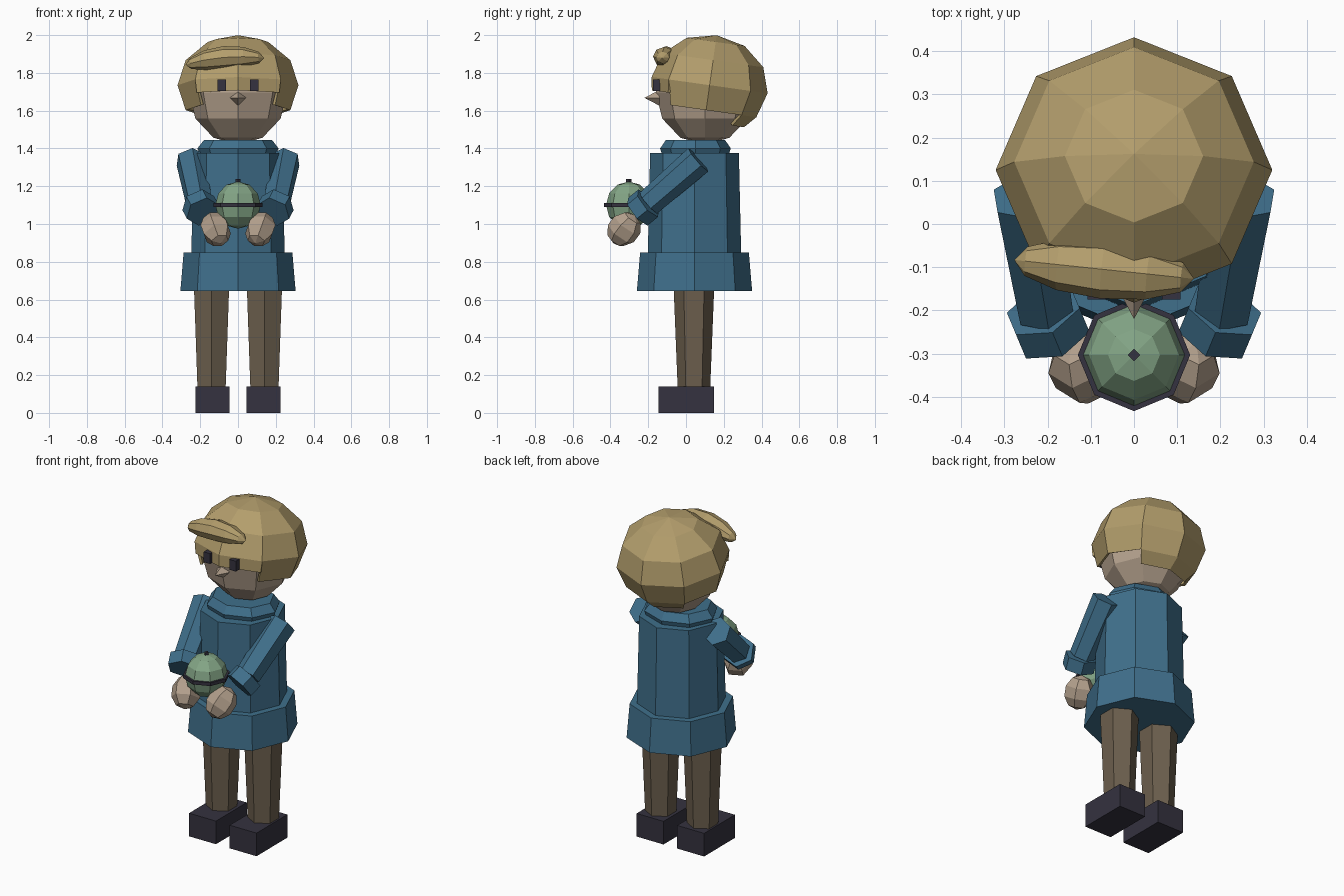
import bpy, bmesh
from math import sin, cos, radians, pi
from mathutils import Vector, Matrix, Euler

if "Cube" in bpy.data.objects:
    bpy.data.objects.remove(bpy.data.objects["Cube"])


def material(name, rgb):
    m = bpy.data.materials.new(name)
    m.diffuse_color = (*rgb, 1)
    m.use_nodes = True
    m.node_tree.nodes["Principled BSDF"].inputs["Base Color"].default_value = m.diffuse_color
    return m


COAT = material("coat_blue", (0.05, 0.16, 0.26))
BROWN = material("trouser_brown", (0.15, 0.115, 0.075))
DARK = material("dark", (0.035, 0.032, 0.05))
HAIR = material("hair_tan", (0.45, 0.34, 0.15))
SKIN = material("skin", (0.46, 0.36, 0.27))
GREEN = material("ball_green", (0.23, 0.38, 0.24))


def add(name, bm, mat, matrix=Matrix()):
    bm.transform(matrix)
    bmesh.ops.recalc_face_normals(bm, faces=bm.faces)
    me = bpy.data.meshes.new(name)
    bm.to_mesh(me)
    bm.free()
    me.materials.append(mat)
    ob = bpy.data.objects.new(name, me)
    bpy.context.collection.objects.link(ob)
    return ob


def place(loc, scale=(1, 1, 1), rot=(0, 0, 0)):
    return Matrix.LocRotScale(Vector(loc), Euler([radians(a) for a in rot]), Vector(scale))


def box(name, loc, size, mat):
    bm = bmesh.new()
    bmesh.ops.create_cube(bm, size=1)
    return add(name, bm, mat, place(loc, size))


def ball(name, loc, radii, mat, seg=8, rings=6, rot=(0, 0, 0)):
    bm = bmesh.new()
    bmesh.ops.create_uvsphere(bm, u_segments=seg, v_segments=rings, radius=1)
    return add(name, bm, mat, place(loc, radii, rot))


def lathe(name, loc, profile, sides, mat, scale=(1, 1, 1)):
    # closed stack of (radius, z) rings, first corner pointing to the front
    bm = bmesh.new()
    rows = [[bm.verts.new((r * sin(2 * pi * i / sides), -r * cos(2 * pi * i / sides), z))
             for i in range(sides)] for r, z in profile]
    for a, b in zip(rows, rows[1:]):
        for i in range(sides):
            j = (i + 1) % sides
            bm.faces.new((a[i], a[j], b[j], b[i]))
    bm.faces.new(rows[0])
    bm.faces.new(rows[-1])
    return add(name, bm, mat, place(loc, scale))


def tube(name, start, end, r1, r2, mat, sides=6):
    start, end = Vector(start), Vector(end)
    d = end - start
    bm = bmesh.new()
    bmesh.ops.create_cone(bm, cap_ends=True, segments=sides, radius1=r1, radius2=r2, depth=d.length)
    m = Matrix.Translation((start + end) / 2) @ d.to_track_quat('Z', 'Y').to_matrix().to_4x4()
    return add(name, bm, mat, m)


# Coat: body, flared hem and collar
lathe("coat_body", (0, 0.045, 0), [(0.248, 0.8), (0.235, 1.375)], 8, COAT)
lathe("coat_hem", (0, 0.045, 0), [(0.305, 0.645), (0.288, 0.848)], 8, COAT)
lathe("collar", (0, 0.05, 0), [(0.2, 1.36), (0.215, 1.4), (0.18, 1.445)], 8, COAT, (1, 0.87, 1))

# Legs, shoes, arms and eyes, on both sides
for side, s in (("left", -1), ("right", 1)):
    box(side + "_shoe", (s * 0.136, 0.002, 0.07), (0.18, 0.295, 0.14), DARK)
    lathe(side + "_leg", (s * 0.14, 0.042, 0), [(0.086, 0.13), (0.108, 0.68)], 6, BROWN)
    tube(side + "_sleeve", (s * 0.25, 0.065, 1.34), (s * 0.205, -0.2, 1.11), 0.082, 0.072, COAT)
    tube(side + "_cuff", (s * 0.21, -0.2, 1.11), (s * 0.187, -0.255, 1.065), 0.092, 0.092, COAT)
    ball(side + "_hand", (s * 0.118, -0.328, 0.972), (0.082, 0.088, 0.097), SKIN, 6, 5, (-35, s * 20, 0))
    box(side + "_eye", (s * 0.086, -0.155, 1.735), (0.043, 0.04, 0.062), DARK)

# Face and nose
ball("face", (0, 0.1, 1.695), (0.26, 0.26, 0.275), SKIN)
tube("nose", (0, -0.14, 1.668), (0, -0.22, 1.668), 0.042, 0.0, SKIN, 4)


# Hair cap: eight columns, short at the front and long at the back
def hair_point(az, polar):
    a, p = radians(az), radians(polar)
    return Vector((sin(p) * sin(a), -sin(p) * cos(a), cos(p)))


bm = bmesh.new()
for col in range(8):
    polar = [0, 30, 60, 90] + {0: [105], 7: [105], 3: [120, 137], 4: [120, 137]}.get(col, [120])
    a, b = col * 45, col * 45 + 45
    for p, q in zip(polar, polar[1:]):
        pts = [hair_point(a, p), hair_point(a, q), hair_point(b, q)]
        if p:
            pts.append(hair_point(b, p))
        bm.faces.new([bm.verts.new(v) for v in pts])
bmesh.ops.remove_doubles(bm, verts=bm.verts, dist=1e-4)
tilt = Matrix.Rotation(radians(-8), 4, 'X') @ Matrix.Diagonal((0.32, 0.31, 0.267, 1))
hair = add("hair_cap", bm, HAIR, Matrix.Translation((0, 0.125, 1.735)) @ tilt)
mod = hair.modifiers.new("thickness", 'SOLIDIFY')
mod.thickness = 0.015
mod.offset = -1

# Swept lock over the forehead: sphere with its poles turned sideways
bm = bmesh.new()
bmesh.ops.create_uvsphere(bm, u_segments=8, v_segments=6, radius=1)
bm.transform(Matrix.Rotation(radians(90), 4, 'Y'))
for v in bm.verts:
    v.co.z += 0.35 * (1 - v.co.x ** 2) - 0.2
add("hair_lock", bm, HAIR, place((-0.07, -0.105, 1.873), (0.21, 0.068, 0.06), (0, -5, -6)))

# Held ball with band and pin
ball("held_ball", (0, -0.303, 1.1), (0.12, 0.12, 0.125), GREEN)
lathe("ball_band", (0, -0.303, 0), [(0.13, 1.09), (0.13, 1.11)], 8, DARK)
lathe("ball_pin", (0, -0.303, 0), [(0.014, 1.2), (0.014, 1.237)], 4, DARK)
